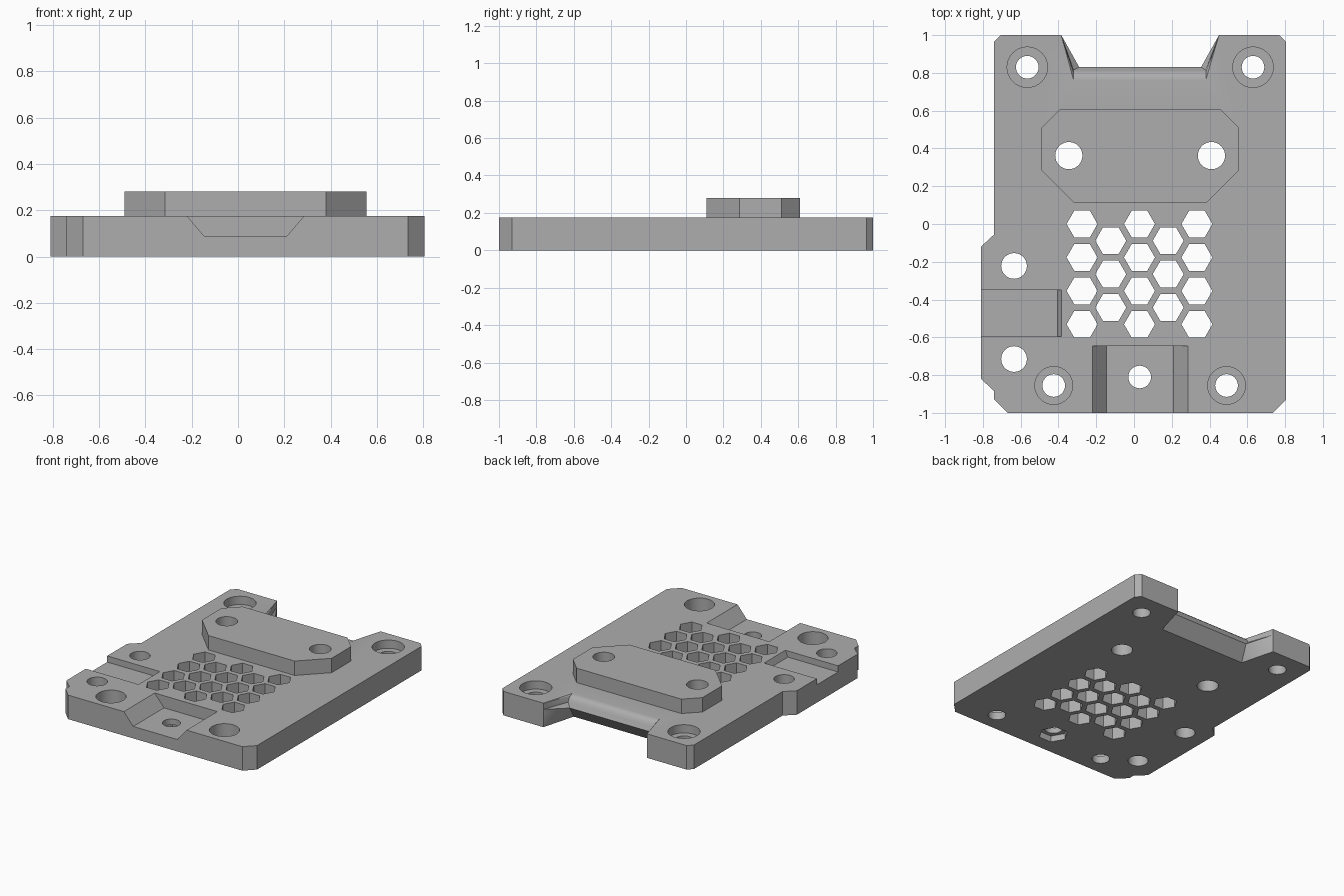
import bpy, bmesh, math

if "Cube" in bpy.data.objects:
    bpy.data.objects.remove(bpy.data.objects["Cube"])

grey = bpy.data.materials.new("plain_grey")
grey.diffuse_color = (0.42, 0.42, 0.42, 1)
grey.use_nodes = True
grey.node_tree.nodes["Principled BSDF"].inputs["Base Color"].default_value = grey.diffuse_color
TOP, PAD_TOP = 0.175, 0.28


def loft(bm, loops):
    """Closed solid through stacked loops of 3D points (counter-clockwise, bottom first)."""
    rings = [[bm.verts.new(p) for p in loop] for loop in loops]
    n = len(rings[0])
    bm.faces.new(rings[0][::-1])
    bm.faces.new(rings[-1])
    for a, b in zip(rings, rings[1:]):
        for i in range(n):
            j = (i + 1) % n
            bm.faces.new((a[i], a[j], b[j], b[i]))


def prism(bm, pts, z0, z1):
    loft(bm, [[(x, y, z) for x, y in pts] for z in (z0, z1)])


def disc(x, y, r, sides=32):
    return [(x + r * math.cos(2 * math.pi * i / sides),
             y + r * math.sin(2 * math.pi * i / sides)) for i in range(sides)]


def to_object(bm, name):
    bmesh.ops.recalc_face_normals(bm, faces=bm.faces)
    me = bpy.data.meshes.new(name)
    bm.to_mesh(me)
    bm.free()
    ob = bpy.data.objects.new(name, me)
    bpy.context.collection.objects.link(ob)
    return ob


def boolean(target, tool, operation):
    mod = target.modifiers.new(tool.name, 'BOOLEAN')
    mod.operation, mod.solver, mod.object = operation, 'EXACT', tool
    deps = bpy.context.evaluated_depsgraph_get()
    me = bpy.data.meshes.new_from_object(target.evaluated_get(deps))
    target.modifiers.clear()
    target.data = me
    bpy.data.objects.remove(tool)


# Plate body: stacked outlines whose rear notch moves with height (undercut, lip, rounded top)
def outline(z, notch_y, xl, xr):
    pts = [(-0.67, -1), (0.735, -1), (0.805, -0.93), (0.805, 0.965), (0.77, 1),
           (0.45, 1), (xr, notch_y), (xl, notch_y), (-0.385, 1), (-0.705, 1),
           (-0.74, 0.965), (-0.74, -0.055), (-0.81, -0.12), (-0.81, -0.82),
           (-0.74, -0.885), (-0.74, -0.93)]
    return [(x, y, z) for x, y in pts]


bm = bmesh.new()
loft(bm, [outline(0, 0.75, -0.32, 0.38),
          outline(0.10, 0.83, -0.29, 0.355),
          outline(0.13, 0.815, -0.32, 0.38),
          outline(0.153, 0.805, -0.32, 0.38),
          outline(0.168, 0.788, -0.32, 0.38),
          outline(TOP, 0.762, -0.32, 0.38)])
bmesh.ops.triangulate(bm, faces=[f for f in bm.faces if len(f.verts) == 4])
plate = to_object(bm, "mounting_plate")

# Raised pad on top
bm = bmesh.new()
prism(bm, [(-0.315, 0.11), (0.38, 0.11), (0.555, 0.285), (0.555, 0.51), (0.455, 0.61),
           (-0.39, 0.61), (-0.49, 0.51), (-0.49, 0.285)], 0.1, PAD_TOP)
boolean(plate, to_object(bm, "raised_pad"), 'UNION')

# Recesses: counterbores, front dovetail slot, left pocket, nut trap underneath
bm = bmesh.new()
for x, y, r, depth in ((-0.565, 0.83, 0.107, 0.06), (0.63, 0.83, 0.107, 0.06),
                       (-0.425, -0.855, 0.1, 0.12), (0.49, -0.855, 0.1, 0.12)):
    prism(bm, disc(x, y, r), TOP - depth, 0.4)
slope = 0.075 / 0.088
up = 0.1 * slope
slot = [(-0.145, 0.087), (0.21, 0.087), (0.285 + up, TOP + 0.1), (-0.22 - up, TOP + 0.1)]
loft(bm, [[(x, y, z) for x, z in slot] for y in (-1.1, -0.645)])
pocket = [(-0.9, 0.13), (-0.405, 0.13), (-0.385, TOP), (-0.385, 0.3), (-0.9, 0.3)]
loft(bm, [[(x, y, z) for x, z in pocket] for y in (-0.595, -0.35)])
prism(bm, disc(0.03, -0.81, 0.1, 6), -0.1, 0.045)
boolean(plate, to_object(bm, "recess_cutter"), 'DIFFERENCE')

# Round through holes
bm = bmesh.new()
for x, y, r in ((-0.565, 0.83, 0.06), (0.63, 0.83, 0.06),
                (-0.425, -0.855, 0.06), (0.49, -0.855, 0.06), (0.03, -0.81, 0.06),
                (-0.635, -0.222, 0.068), (-0.635, -0.715, 0.068),
                (-0.345, 0.362, 0.072), (0.41, 0.362, 0.072)):
    prism(bm, disc(x, y, r), -0.2, 0.5)
boolean(plate, to_object(bm, "hole_cutter"), 'DIFFERENCE')

# Honeycomb vent: alternating columns of four and three hexagons
bm = bmesh.new()
for col in range(5):
    odd = col % 2
    for row in range(4 - odd):
        prism(bm, disc(-0.275 + 0.152 * col, -0.177 * (row + 0.5 * odd), 0.082, 6), -0.2, 0.5)
boolean(plate, to_object(bm, "vent_cutter"), 'DIFFERENCE')

# Finish: one colour, smooth round walls with crisp edges
plate.data.materials.clear()
plate.data.materials.append(grey)
for p in plate.data.polygons:
    p.material_index = 0
bpy.context.view_layer.objects.active = plate
plate.select_set(True)
bpy.ops.object.shade_smooth_by_angle(angle=math.radians(30))
